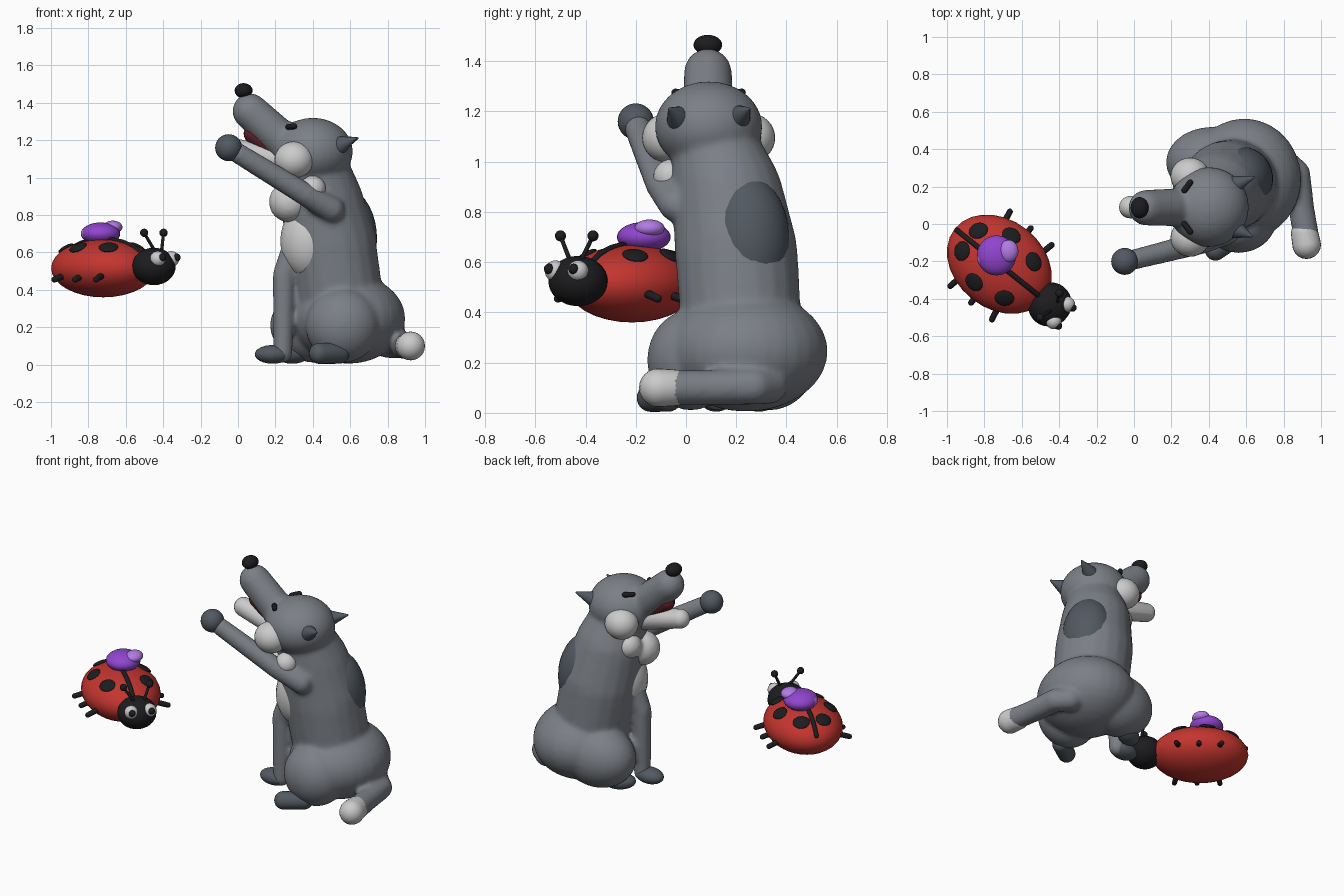
import bpy, bmesh, math
from mathutils import Vector, Matrix

if "Cube" in bpy.data.objects:
    bpy.data.objects.remove(bpy.data.objects["Cube"])

COLS = {
    'grey': (0.20, 0.215, 0.24), 'slate': (0.085, 0.10, 0.12), 'pale': (0.60, 0.60, 0.60),
    'black': (0.012, 0.012, 0.014), 'maroon': (0.13, 0.015, 0.025), 'red': (0.55, 0.035, 0.028),
    'purple': (0.28, 0.06, 0.62), 'lilac': (0.45, 0.20, 0.78), 'white': (0.8, 0.8, 0.8),
}
MATS = {}
for n, c in COLS.items():
    MATS[n] = bpy.data.materials.new(n)
    MATS[n].diffuse_color = (*c, 1)


def blob(bm, c, r, rot=None):
    """Ellipsoid; r is a radius or three radii."""
    r = (r, r, r) if isinstance(r, (int, float)) else r
    m = Matrix.Translation(c) @ (rot or Matrix()) @ Matrix.Diagonal((*r, 1))
    bmesh.ops.create_uvsphere(bm, u_segments=28, v_segments=16, radius=1, matrix=m)


def limb(bm, *pts):
    """Chain of tapered capsules through (x, y, z, radius) points."""
    for a, b in zip(pts, pts[1:]):
        t = bmesh.new()
        for p in (a, b):
            bmesh.ops.create_uvsphere(t, u_segments=20, v_segments=12, radius=p[3],
                                      matrix=Matrix.Translation(p[:3]))
        old = list(t.faces)
        bmesh.ops.delete(t, geom=old, context='FACES_ONLY')
        bmesh.ops.delete(t, geom=list(t.edges), context='EDGES_FACES')
        bmesh.ops.convex_hull(t, input=list(t.verts))
        bmesh.ops.delete(t, geom=[v for v in t.verts if not v.link_faces], context='VERTS')
        bmesh.ops.recalc_face_normals(t, faces=list(t.faces))
        me = bpy.data.meshes.new('tmp')
        t.to_mesh(me)
        t.free()
        bm.from_mesh(me)
        bpy.data.meshes.remove(me)


def part(name, col, blobs=(), limbs=(), blend=0):
    bm = bmesh.new()
    for b in blobs:
        blob(bm, *b)
    for l in limbs:
        limb(bm, *l)
    for f in bm.faces:
        f.smooth = True
    me = bpy.data.meshes.new(name)
    bm.to_mesh(me)
    bm.free()
    me.materials.append(MATS[col])
    ob = bpy.data.objects.new(name, me)
    bpy.context.collection.objects.link(ob)
    if blend:  # fuse overlapping volumes into one soft skin
        rm = ob.modifiers.new('fuse', 'REMESH')
        rm.mode = 'VOXEL'
        rm.voxel_size = 0.014
        rm.use_smooth_shade = True
        sm = ob.modifiers.new('soften', 'SMOOTH')
        sm.factor = 0.5
        sm.iterations = blend
    return ob


RZ = lambda deg: Matrix.Rotation(math.radians(deg), 4, 'Z')

# ---- wolf: fused body skin
part('wolf_body', 'grey', [
    ((0.40, 0.09, 1.14), (0.215, 0.215, 0.18)),
    ((0.59, 0.24, 0.245), (0.305, 0.325, 0.24)),
    ((0.42, 0.33, 0.21), (0.25, 0.19, 0.20)),
    ((0.56, 0.02, 0.21), (0.20, 0.175, 0.20)),
], [
    [(0.54, 0.22, 0.35, 0.24), (0.495, 0.20, 0.64, 0.245), (0.45, 0.165, 0.87, 0.22),
     (0.42, 0.12, 1.03, 0.18)],
    [(0.065, 0.087, 1.355, 0.096), (0.30, 0.09, 1.14, 0.105)],
    [(0.24, 0.12, 0.06, 0.052), (0.245, 0.12, 0.48, 0.06), (0.34, 0.14, 0.7, 0.08)],
    [(0.80, 0.33, 0.11, 0.075), (0.87, 0.27, 0.105, 0.073), (0.895, 0.08, 0.10, 0.07),
     (0.92, -0.06, 0.10, 0.07)],
    [(0.50, -0.04, 0.83, 0.07), (0.36, -0.10, 0.91, 0.062), (0.0, -0.19, 1.13, 0.055)],
], blend=8)

# paws and feet
part('raised_paw', 'slate', [((-0.05, -0.2, 1.16), 0.072)])
part('front_paw', 'slate', [((0.185, 0.12, 0.055), (0.095, 0.065, 0.05))])
part('near_hind_foot', 'slate', [], [[(0.435, -0.14, 0.06, 0.056), (0.54, -0.07, 0.06, 0.055)]])
part('far_hind_foot', 'slate', [((0.29, 0.29, 0.055), (0.1, 0.065, 0.05), RZ(30))])

# coat patches
part('back_saddle', 'slate', [((0.585, 0.25, 0.70), (0.155, 0.165, 0.25),
                               RZ(28) @ Matrix.Rotation(-0.12, 4, 'Y'))])
part('belly', 'pale', [((0.385, 0.13, 0.66), (0.16, 0.155, 0.21), RZ(30))])
part('chest_fluff', 'pale', [((0.275, 0.07, 0.87), 0.11), ((0.40, -0.06, 0.94), 0.072),
                             ((0.29, 0.2, 0.93), 0.085)], blend=5)
part('tail_tip', 'pale', [], [[(0.912, -0.05, 0.10, 0.073), (0.923, -0.11, 0.10, 0.077)]])

# head details
part('nose', 'black', [((0.03, 0.087, 1.465), (0.048, 0.057, 0.04))])
part('mouth_inside', 'maroon', [], [[(0.085, 0.09, 1.235, 0.055), (0.22, 0.09, 1.14, 0.06)]])
part('lower_jaw', 'pale', [], [[(-0.02, 0.09, 1.15, 0.06), (0.25, 0.09, 1.08, 0.07)]])
for side, cy, ey, base, tip in (
        ('near', -0.075, -0.02, (0.525, -0.02, 1.165), (0.628, -0.065, 1.21)),
        ('far', 0.255, 0.20, (0.515, 0.20, 1.17), (0.638, 0.25, 1.21))):
    part(side + '_cheek', 'pale', [((0.30, cy, 1.095), (0.105, 0.10, 0.098))])
    s = 1 if side == 'far' else -1
    part(side + '_eye', 'black', [], [[(0.27, ey - 0.02 * s, 1.27, 0.016),
                                      (0.30, ey + 0.022 * s, 1.275, 0.016)]])
    part(side + '_ear', 'slate', [], [[(*base, 0.056), (*tip, 0.006)]])

# ---- ladybird: local frame u = forward, v = sideways
C, D, P = Vector((-0.72, -0.215, 0.515)), Vector((0.78, -0.625, 0)), Vector((0.625, 0.78, 0))
A, B, H = 0.305, 0.237, 0.155
AIM = RZ(math.degrees(math.atan2(D.y, D.x)))


def at(u, v, z):
    return C + D * u + P * v + Vector((0, 0, z - C.z))


def shell(u, v):
    h = H * math.sqrt(max(0, 1 - (u / A) ** 2 - (v / B) ** 2))
    n = D * (u / A ** 2) + P * (v / B ** 2) + Vector((0, 0, h / H ** 2))
    return at(u, v, C.z + h), n.normalized()


part('bug_shell', 'red', [(C, (A, B, H), AIM)])
spots = []
for u, v in ((0.135, 0.125), (-0.045, 0.16), (-0.20, 0.07)):
    for s in (1, -1):
        p, n = shell(u, v * s)
        spots.append((p, (0.052, 0.046, 0.014), n.to_track_quat('Z', 'Y').to_matrix().to_4x4()))
part('bug_spots', 'black', spots)
part('bug_seam', 'black', [], [[(*shell(-0.29 + 0.07 * i, 0)[0], 0.014) for i in range(9)]])
part('bug_legs', 'black', [], [[(*at(u, 0.19 * s, 0.475), 0.017), (*at(u * 1.1, 0.255 * s, 0.455), 0.016)]
                               for u in (-0.12, 0.01, 0.14) for s in (1, -1)])
part('bug_head', 'black', [((-0.45, -0.43, 0.525), (0.115, 0.12, 0.1), AIM)])

# face: eyes and feelers, mirrored across the body line
for s, side in ((1, 'left'), (-1, 'right')):
    e = Vector((-0.393, -0.475, 0.565)) + P * 0.058 * s
    part(side + '_bug_eye', 'white', [(e, 0.042)])
    part(side + '_bug_pupil', 'black', [(e + D * 0.034 + P * 0.004 * s + Vector((0, 0, 0.008)), 0.021)])
    t = Vector((-0.45, -0.435, 0.705)) + P * 0.083 * s
    f = Vector((-0.425, -0.44, 0.60)) + P * 0.025 * s
    part(side + '_bug_feeler', 'black', [(t, 0.022)], [[(*f, 0.009), (*t, 0.008)]])

# purple bundle on the back
part('bundle', 'purple', [((-0.735, -0.168, 0.70), (0.105, 0.107, 0.06))])
part('bundle_lumps', 'lilac', [((-0.67, -0.145, 0.735), (0.052, 0.06, 0.035)),
                               ((-0.79, -0.18, 0.70), (0.05, 0.055, 0.04))])

for m in bpy.data.materials:
    if m.users and not m.is_grease_pencil:
        m.use_nodes = True
        m.node_tree.nodes["Principled BSDF"].inputs["Base Color"].default_value = m.diffuse_color
